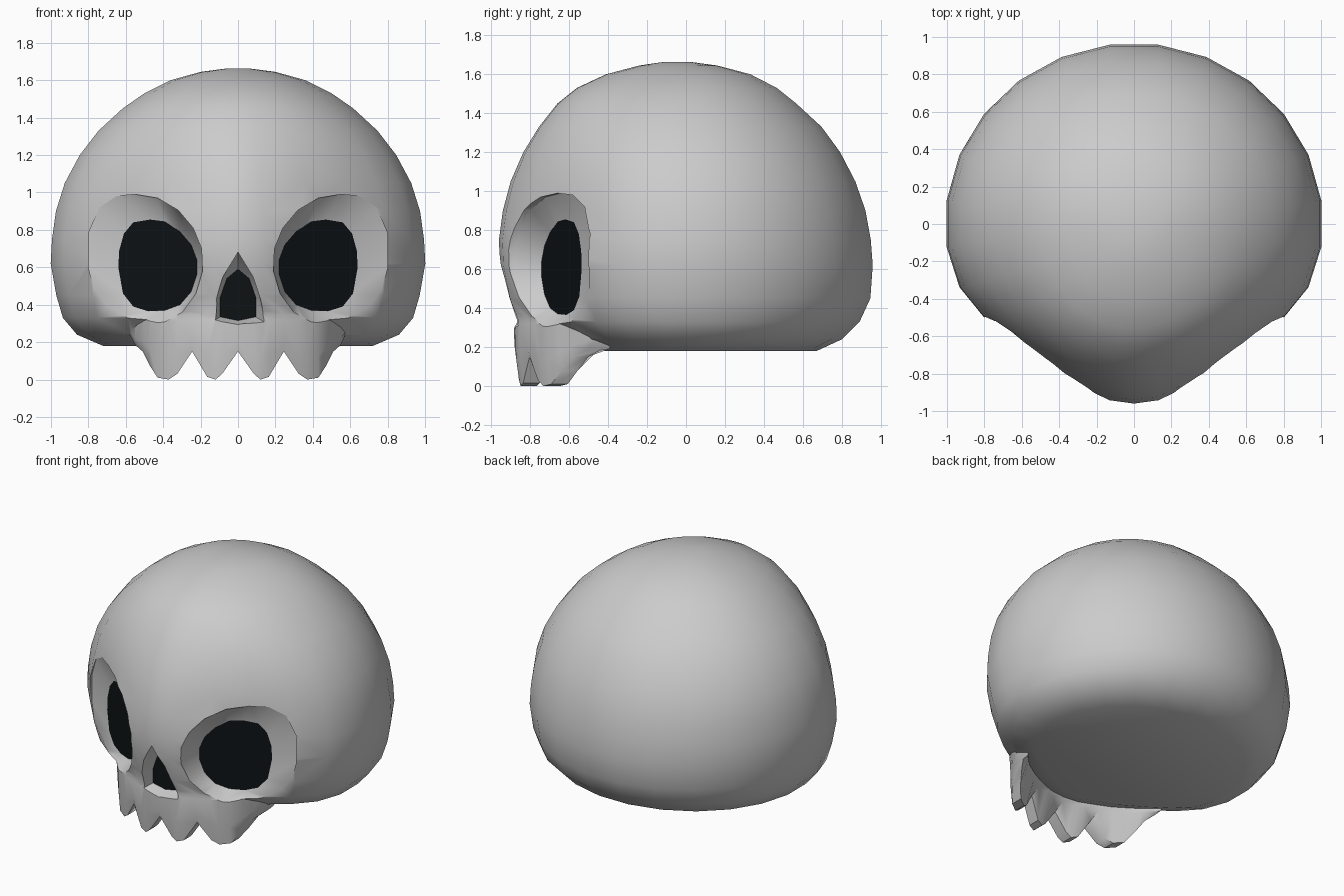
import bpy, bmesh
from math import sin, cos, asin, radians

if "Cube" in bpy.data.objects:
    bpy.data.objects.remove(bpy.data.objects["Cube"])

def make(name, verts, faces):
    me = bpy.data.meshes.new(name)
    me.from_pydata(verts, [], faces)
    bm = bmesh.new()
    bm.from_mesh(me)
    bmesh.ops.recalc_face_normals(bm, faces=bm.faces)
    bm.to_mesh(me)
    bm.free()
    ob = bpy.data.objects.new(name, me)
    bpy.context.collection.objects.link(ob)
    return ob

def loft(name, rings):
    """Closed solid through equal-length rings, capped at both ends."""
    n = len(rings[0])
    faces = [(r*n + i, r*n + (i+1) % n, (r+1)*n + (i+1) % n, (r+1)*n + i)
             for r in range(len(rings)-1) for i in range(n)]
    last = (len(rings)-1) * n
    faces += [tuple(range(n)), tuple(range(last, last + n))]
    return make(name, [v for ring in rings for v in ring], faces)

def boolean(target, tool, op):
    mod = target.modifiers.new(op, 'BOOLEAN')
    mod.operation, mod.solver, mod.object = op, 'EXACT', tool
    bpy.context.view_layer.objects.active = target
    bpy.ops.object.modifier_apply(modifier=mod.name)
    bpy.data.objects.remove(tool)

def front_y(t, f, k):
    # front of the skull: round for k = 0, wedge shaped for k = 1
    return -f * cos(t) * (1 - 0.15 * k * sin(2*t)**2)

# cranium: horizontal rings (z, half width, front reach, back reach)
levels = [(1.645, .20, .24, .16), (1.60, .36, .41, .33), (1.53, .50, .56, .465),
          (1.45, .615, .66, .565), (1.33, .745, .755, .695), (1.20, .845, .835, .79),
          (1.05, .925, .90, .868), (.90, .972, .94, .92), (.75, .993, .96, .947),
          (.62, 1.0, .955, .957), (.45, .97, .92, .945), (.33, .935, .88, .89),
          (.24, .86, .75, .80), (.18, .72, .58, .67)]
half = [radians(7.5 + 15*i) for i in range(12)]
angles = [0] + half + [-t for t in reversed(half)]
rings = [[(0.07*sin(t), -.045 - 0.08*cos(t), 1.662) for t in angles]]
for z, w, f, b in levels:
    k = min(1, max(0, (1.45 - z) / .5))
    rings.append([(w/.99*sin(t), front_y(t, f, k) if cos(t) > 0 else -b/.99*cos(t), z)
                  for t in angles])
skull = loft("skull", rings)

# upper jaw with four pointed teeth: cross-sections along x (x, lower edge z)
edge = [(0, .15), (.085, .03), (.12, 0), (.165, .015), (.245, .15), (.325, .03),
        (.37, 0), (.43, .01), (.475, .08), (.51, .15), (.55, .185), (.60, .30)]
edge = [(-x, z) for x, z in reversed(edge[1:])] + edge
sections = []
for x, z in edge:
    y = front_y(asin(abs(x) / .95), .885, 1)
    e = max(0, abs(x) - .45)
    sections.append([(x, y + .02 + .4*e, .40), (x, y + .6*e, .32),
                     (x, y + .005 + .9*e, z*.5 + .13), (x, y + .02 + e, z),
                     (x, y + .105 + .8*e, z), (x, y + .18 + .5*e, max(z, .19)),
                     (x, y + .26 + e, .40)])
jaw = loft("jaw", sections)
boolean(skull, jaw, 'UNION')

# recesses: flared rim narrowing to a dark floor
dark = bpy.data.materials.new("dark")
dark.diffuse_color = (.004, .006, .007, 1)
dark.use_nodes = True
dark.node_tree.nodes["Principled BSDF"].inputs["Base Color"].default_value = dark.diffuse_color

def recess(name, rim, floor, rim_y, floor_y, side=1):
    inner = [(side*x, floor_y(x), z) for x, z in floor]
    cutter = loft("cutter", [inner, [(side*x, rim_y(x), z) for x, z in rim],
                             [(side*x, -1.3, z) for x, z in rim]])
    cutter.hide_render = True
    boolean(skull, cutter, 'DIFFERENCE')
    plate = make(name, [(x, y - .004, z) for x, y, z in inner], [tuple(range(len(inner)))])
    if plate.data.polygons[0].normal.y > 0:
        plate.data.flip_normals()
    plate.data.materials.append(dark)

eye_rim = [(.80, .60), (.80, .78), (.74, .92), (.65, .98), (.55, .99), (.43, .97),
           (.32, .905), (.24, .81), (.195, .70), (.19, .58), (.225, .46), (.30, .35),
           (.40, .30), (.53, .29), (.65, .31), (.75, .41)]
eye_floor = [(.64, .60), (.635, .69), (.61, .78), (.56, .84), (.47, .855), (.39, .845),
             (.31, .79), (.25, .72), (.22, .64), (.22, .56), (.25, .47), (.31, .40),
             (.39, .37), (.48, .365), (.56, .39), (.615, .46)]
for side, label in ((1, "right"), (-1, "left")):
    recess(label + "_eye_hollow", eye_rim, eye_floor,
           lambda x: -1.005 + .66*x, lambda x: -.845 + .49*x, side)

def mirrored(pts):
    return pts + [(-x, z) for x, z in reversed(pts) if x]

nose_rim = mirrored([(0, .68), (.08, .55), (.12, .43), (.145, .305), (0, .29)])
nose_floor = mirrored([(0, .59), (.06, .54), (.095, .44), (.095, .335), (0, .315)])
recess("nose_hollow", nose_rim, nose_floor, lambda x: -.90 + .2*x, lambda x: -.80)

# smooth shading with sharp rims
bpy.ops.object.select_all(action='DESELECT')
skull.select_set(True)
bpy.context.view_layer.objects.active = skull
bpy.ops.object.shade_smooth_by_angle(angle=radians(38))
